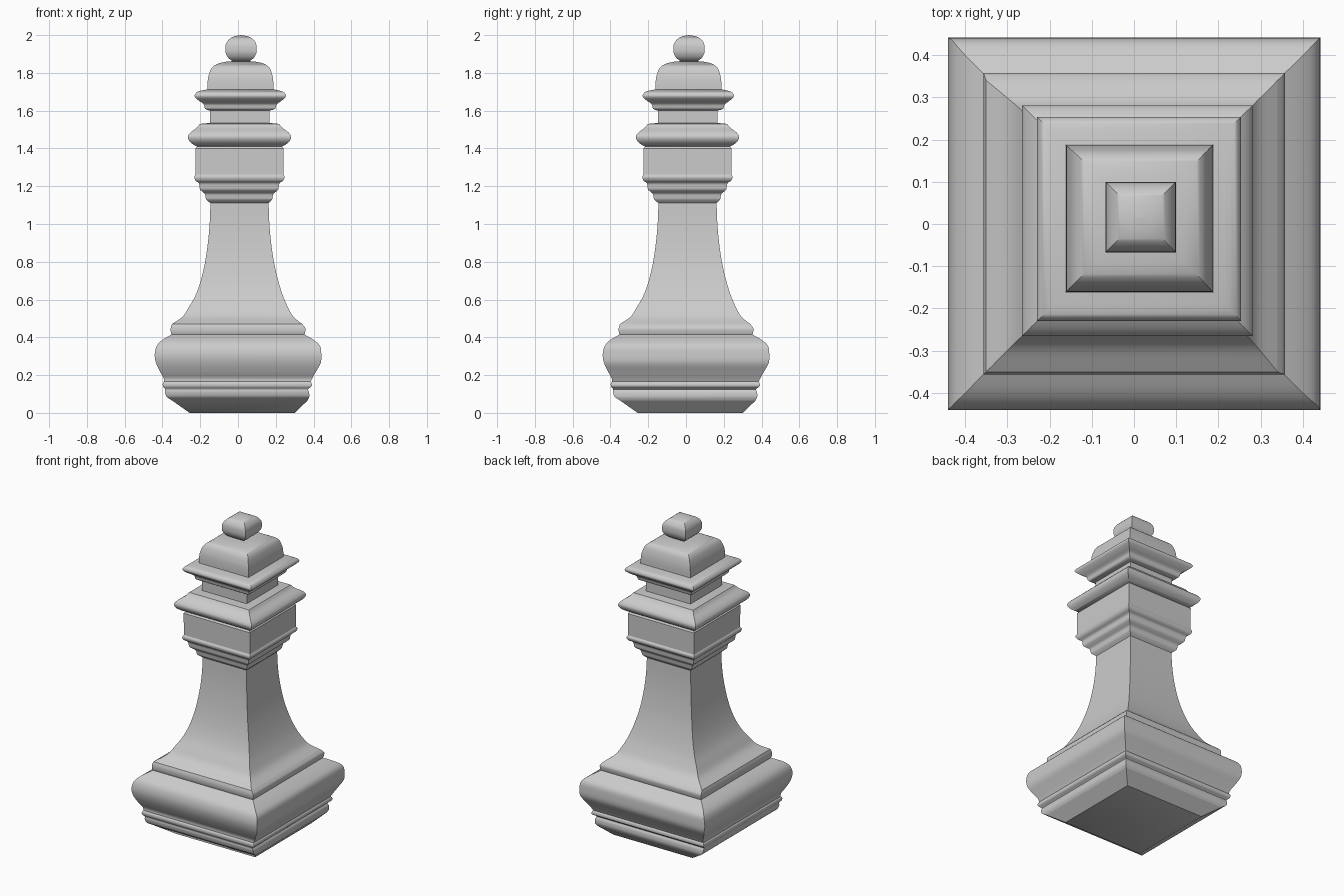
import bpy
from mathutils import Vector

STEPS = 4  # profile subdivisions between points


def smooth(points):
    """Centripetal spline through (z, half width, offset) points."""
    p = [Vector(q) for q in points]
    t = [0.0]
    for a, b in zip(p, p[1:]):
        t.append(t[-1] + max((b - a).length, 1e-5) ** 0.5)
    n = len(p)
    tan = []
    for i in range(n):
        lo, hi = max(i - 1, 0), min(i + 1, n - 1)
        tan.append((p[hi] - p[lo]) / (t[hi] - t[lo]))
    out = []
    for i in range(n - 1):
        h = t[i + 1] - t[i]
        for k in range(STEPS):
            s = k / STEPS
            out.append(p[i] * (2*s**3 - 3*s**2 + 1) + tan[i] * h * (s**3 - 2*s**2 + s)
                       + p[i + 1] * (3*s**2 - 2*s**3) + tan[i + 1] * h * (s**3 - s**2))
    out.append(p[-1])
    return out


def square_loft(name, points, curved=True, bottom=False, top=False):
    """Stack square rings following the profile."""
    rings = smooth(points) if curved else [Vector(q) for q in points]
    verts, faces = [], []
    for z, r, c in rings:
        verts += [(c + sx * r, c + sy * r, z)
                  for sx, sy in ((-1, -1), (1, -1), (1, 1), (-1, 1))]
    for j in range(len(rings) - 1):
        for i in range(4):
            a, b = 4 * j + i, 4 * j + (i + 1) % 4
            faces.append((a, b, b + 4, a + 4))
    if bottom:
        faces.append((3, 2, 1, 0))
    if top:
        e = len(verts) - 4
        faces.append((e, e + 1, e + 2, e + 3))
    me = bpy.data.meshes.new(name)
    me.from_pydata(verts, [], faces)
    ob = bpy.data.objects.new(name, me)
    bpy.context.collection.objects.link(ob)
    bpy.ops.object.select_all(action='DESELECT')
    ob.select_set(True)
    bpy.context.view_layer.objects.active = ob
    bpy.ops.object.shade_smooth_by_angle(angle=0.7)
    return ob


# foot chamfer with two small beads
square_loft("foot", [(0, .278, .022), (.065, .358, .01)], False, bottom=True)
square_loft("foot_beads", [(.065, .358, .01), (.085, .377, 0), (.11, .381, -.005),
                           (.125, .378, -.008), (.14, .393, -.004), (.155, .394, -.004),
                           (.165, .388, -.004)])
# broad bulging base
square_loft("base_bulge", [(.165, .388, -.004), (.185, .394, 0), (.22, .414, 0),
                           (.265, .436, .002), (.31, .441, 0), (.355, .432, .002),
                           (.385, .402, 0), (.415, .352, 0)])
square_loft("base_ledge", [(.415, .352, 0), (.43, .356, 0), (.45, .356, 0),
                           (.47, .345, -.005)])
# flared shaft
square_loft("shaft", [(.47, .345, -.005), (.51, .293, 0), (.56, .262, .002),
                      (.62, .232, .006), (.70, .205, .008), (.80, .182, .008),
                      (.92, .165, .008), (1.02, .157, .008), (1.11, .154, .008)])
# stepped mouldings below the block
square_loft("moulding_step", [(1.11, .154, .008), (1.13, .174, .006), (1.145, .178, .006),
                              (1.16, .182, .006), (1.172, .196, .006)])
square_loft("moulding_bead", [(1.172, .196, .006), (1.185, .208, .006), (1.215, .213, .006),
                              (1.23, .232, .007), (1.248, .239, .008), (1.262, .232, .008)])
square_loft("block", [(1.262, .232, .008), (1.40, .233, .008), (1.41, .224, .008)], False)
# lower collar and neck
square_loft("lower_collar", [(1.41, .224, .008), (1.42, .244, .008), (1.44, .266, .008),
                             (1.463, .273, .008), (1.485, .259, .008), (1.51, .226, .008),
                             (1.53, .21, .008)])
square_loft("neck", [(1.53, .21, .008), (1.535, .157, .009), (1.60, .157, .009)], False)
# upper collar
square_loft("upper_collar", [(1.60, .157, .009), (1.61, .185, .011), (1.635, .194, .012),
                             (1.655, .222, .012), (1.678, .242, .012), (1.70, .226, .012),
                             (1.713, .175, .013)])
# domed cap
square_loft("dome", [(1.713, .175, .013), (1.75, .174, .013), (1.785, .169, .013),
                     (1.825, .154, .014), (1.847, .125, .015), (1.858, .085, .016),
                     (1.862, .045, .016)])
# pillow-shaped finial
square_loft("finial", [(1.862, .045, .016), (1.88, .068, .016), (1.905, .081, .016),
                       (1.93, .083, .016), (1.955, .079, .016), (1.978, .063, .016),
                       (1.993, .037, .016), (2.0, .002, .016)], top=True)
